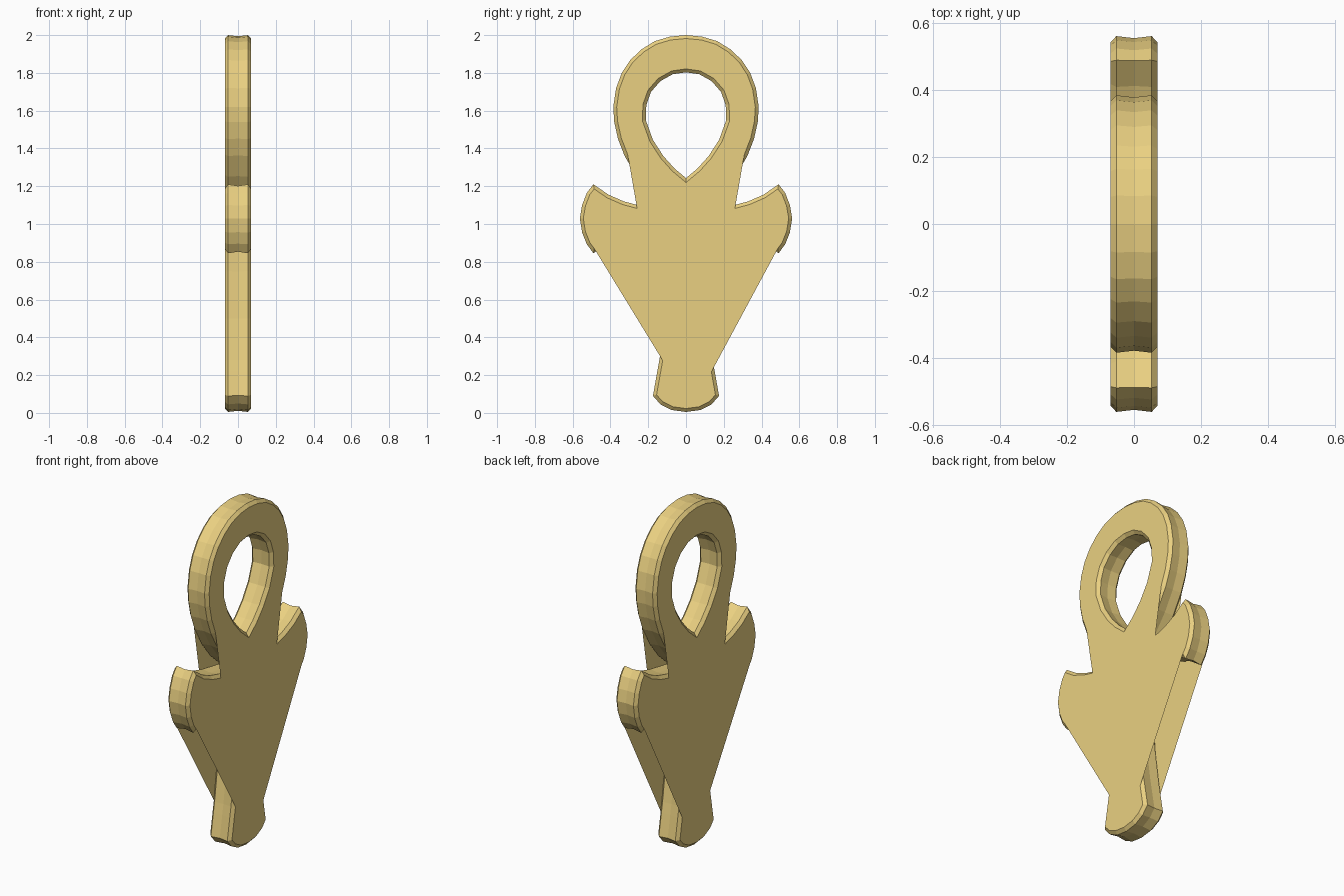
import bpy, bmesh
from mathutils import Vector

if "Cube" in bpy.data.objects:
    bpy.data.objects.remove(bpy.data.objects["Cube"])

# Right half of the outline as (y, z), clockwise from the top
HALF = [(0, 2.0), (.085, 1.992), (.165, 1.968), (.235, 1.925), (.295, 1.868), (.34, 1.80), (.37, 1.72),
        (.385, 1.62), (.38, 1.54), (.36, 1.45), (.325, 1.36),             # loop
        (.26, 1.25), (.18, 1.15), (.09, 1.07),                            # hidden neck
        (.255, 1.10), (.33, 1.12), (.41, 1.155), (.49, 1.21),             # arm top
        (.525, 1.165), (.55, 1.10), (.562, 1.03), (.55, .955), (.525, .893), (.49, .845),
        (.40, .91), (.30, .95), (.08, .98),                               # hidden underside
        (.09, .75), (.11, .50), (.141, .28), (.152, .22), (.175, .09),    # stem
        (.135, .045), (.075, .015), (0, .005)]
HOLE = [(0, 1.803), (.07, 1.793), (.135, 1.757), (.185, 1.70), (.21, 1.63), (.213, 1.55),
        (.175, 1.445), (.12, 1.36), (.06, 1.293), (0, 1.243)]
# Points the flat plates skip, leaving the walls recessed between them
SKIP = set(range(11, 14)) | set(range(24, 29))
# (x, inset) of each ring across the thickness
SECTION = [(-.07, .018), (-.053, 0), (0, .006), (.053, 0), (.07, .018)]


def closed(half):
    return half + [(-y, z) for y, z in half[-2:0:-1]]


def inset(pts, d):
    out = []
    for i, p in enumerate(pts):
        p = Vector(p)
        a = (p - Vector(pts[i - 1])).normalized()
        b = (Vector(pts[(i + 1) % len(pts)]) - p).normalized()
        n = (Vector((-a.y, a.x)) + Vector((-b.y, b.x))).normalized()
        out.append(p - n * d / max(.65, n.dot(Vector((-a.y, a.x)))))
    return out


def wall(bm, pts, sign):
    rings = [[bm.verts.new((x, p.x, p.y)) for p in inset(pts, d * sign)] for x, d in SECTION]
    n = len(pts)
    for r, s in zip(rings, rings[1:]):
        for i in range(n):
            j = (i + 1) % n
            q = (r[i], r[j], s[j], s[i])
            bm.faces.new(q)
    return rings


def loop_edges(bm, verts):
    return [bm.edges.get((a, b)) or bm.edges.new((a, b)) for a, b in zip(verts, verts[1:] + verts[:1])]


# Bevelled outer wall and eyelet wall
outline = closed(HALF)
bm = bmesh.new()
outer = wall(bm, outline, 1)
eye = wall(bm, closed(HOLE), -1)

# Flat side plates, spanning straight over the recesses
n = len(outline)
skipped = SKIP | {29} | {n - i for i in SKIP}
for k in (0, -1):
    rim = [v for i, v in enumerate(outer[k]) if i not in skipped]
    bmesh.ops.triangle_fill(bm, use_beauty=True, use_dissolve=False, normal=(1 if k else -1, 0, 0),
                            edges=loop_edges(bm, rim) + loop_edges(bm, eye[k]))
bmesh.ops.recalc_face_normals(bm, faces=bm.faces)

me = bpy.data.meshes.new("looped_cross")
bm.to_mesh(me)
bm.free()
ob = bpy.data.objects.new("looped_cross", me)
bpy.context.collection.objects.link(ob)

mat = bpy.data.materials.new("gold")
mat.diffuse_color = (.82, .63, .22, 1)
mat.use_nodes = True
mat.node_tree.nodes["Principled BSDF"].inputs["Base Color"].default_value = mat.diffuse_color
me.materials.append(mat)
